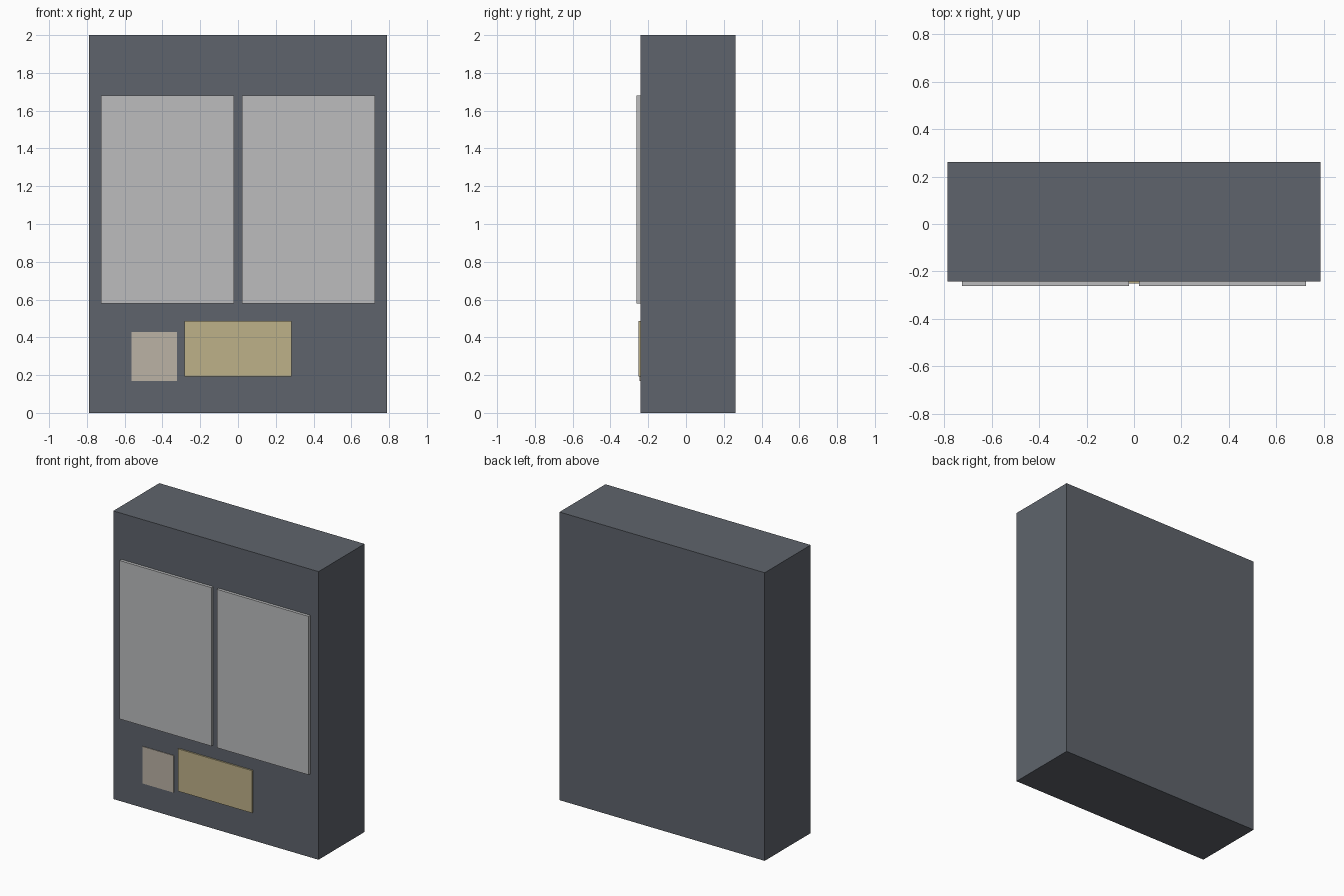
import bpy
import bmesh

if "Cube" in bpy.data.objects:
    bpy.data.objects.remove(bpy.data.objects["Cube"], do_unlink=True)


def material(name, rgb):
    m = bpy.data.materials.new(name)
    m.use_nodes = True
    colour = (*rgb, 1.0)
    m.diffuse_color = colour
    m.node_tree.nodes["Principled BSDF"].inputs["Base Color"].default_value = colour
    return m


def box(name, mat, x, y, z):
    """Box spanning the (low, high) ranges given for each axis."""
    bm = bmesh.new()
    bmesh.ops.create_cube(bm, size=1.0)
    for v in bm.verts:
        v.co = [r[0] if c < 0 else r[1] for c, r in zip(v.co, (x, y, z))]
    mesh = bpy.data.meshes.new(name)
    bm.to_mesh(mesh)
    bm.free()
    mesh.materials.append(mat)
    obj = bpy.data.objects.new(name, mesh)
    bpy.context.collection.objects.link(obj)
    return obj


slate = material("slate_grey", (0.114, 0.127, 0.150))
pale = material("pale_grey", (0.503, 0.506, 0.515))
gold = material("dull_gold", (0.515, 0.440, 0.250))
beige = material("beige", (0.497, 0.445, 0.376))

FRONT = -0.242   # front face of the cabinet
SINK = -0.235    # plates reach slightly into the cabinet

# Cabinet body
box("cabinet_body", slate, (-0.788, 0.788), (FRONT, 0.262), (0, 2))

# Pair of large front panels
for side, s in (("left", 1), ("right", -1)):
    box(side + "_panel", pale, sorted((s * 0.021, s * 0.725)),
        (-0.262, SINK), (0.58, 1.68))

# Tray cover and small plate below the panels
box("tray_cover", gold, (-0.284, 0.284), (-0.252, SINK), (0.193, 0.487))
box("small_plate", beige, (-0.563, -0.323), (-0.246, SINK), (0.17, 0.427))
